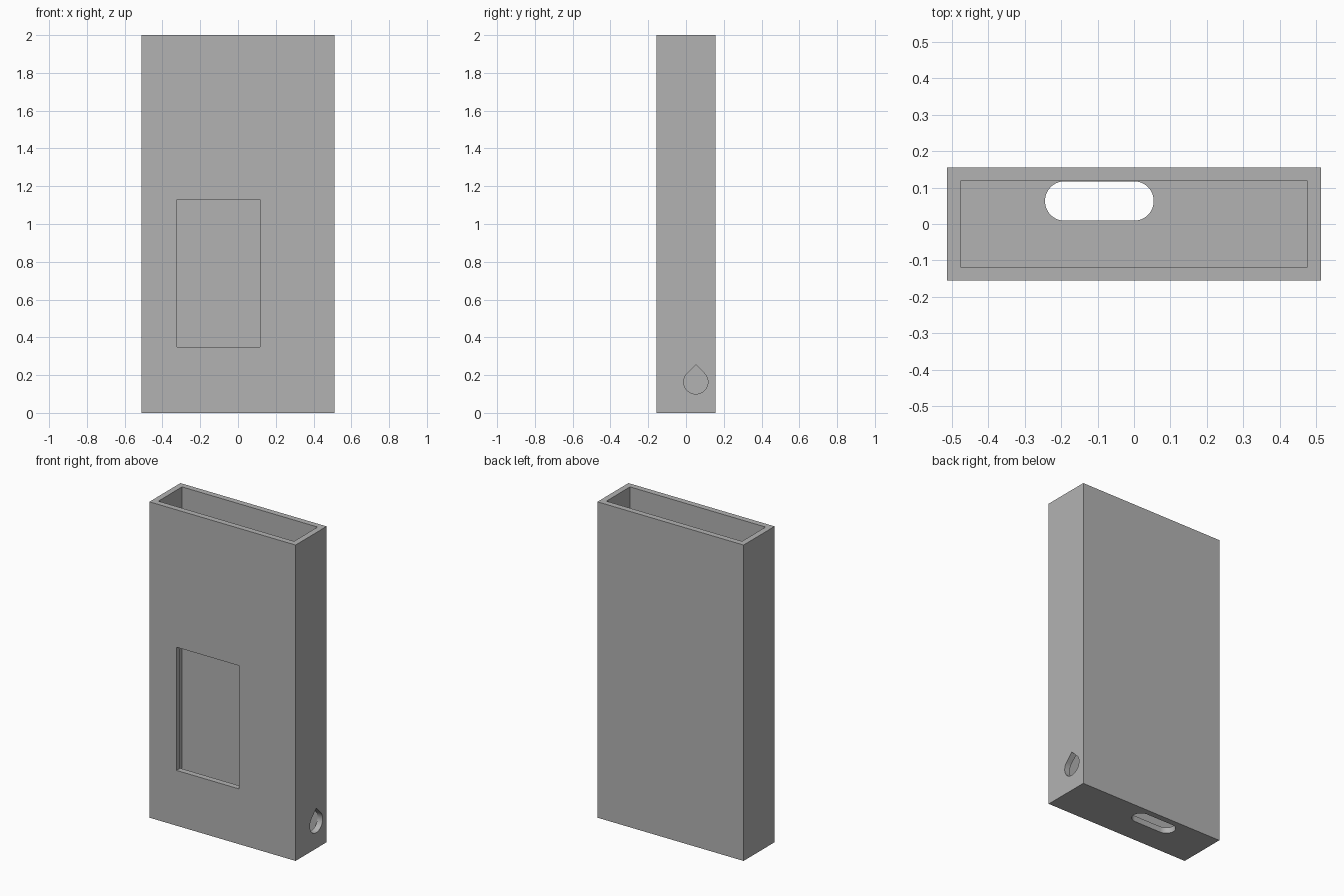
import bpy, bmesh
from math import sin, cos, pi, radians
from mathutils import Vector

if "Cube" in bpy.data.objects:
    bpy.data.objects.remove(bpy.data.objects["Cube"])

W, D, H, WALL = 1.024, 0.31, 2.0, 0.037

grey = bpy.data.materials.new("plain grey")
grey.use_nodes = True
grey.diffuse_color = (0.45, 0.45, 0.45, 1)
grey.node_tree.nodes["Principled BSDF"].inputs["Base Color"].default_value = (0.45, 0.45, 0.45, 1)


def prism(name, points, push):
    """Extrude a closed outline of 3D points along the push vector."""
    bm = bmesh.new()
    face = bm.faces.new([bm.verts.new(p) for p in points])
    out = bmesh.ops.extrude_face_region(bm, geom=[face])
    moved = [v for v in out["geom"] if isinstance(v, bmesh.types.BMVert)]
    bmesh.ops.translate(bm, verts=moved, vec=Vector(push))
    bmesh.ops.recalc_face_normals(bm, faces=bm.faces)
    mesh = bpy.data.meshes.new(name)
    bm.to_mesh(mesh)
    bm.free()
    mesh.materials.append(grey)
    ob = bpy.data.objects.new(name, mesh)
    bpy.context.collection.objects.link(ob)
    return ob


def box(name, x0, x1, y0, y1, z0, z1):
    return prism(name, [(x0, y0, z0), (x1, y0, z0), (x1, y1, z0), (x0, y1, z0)], (0, 0, z1 - z0))


def arc(cx, cy, r, start, end, steps):
    angles = [radians(start + (end - start) * i / steps) for i in range(steps + 1)]
    return [(cx + r * cos(a), cy + r * sin(a)) for a in angles]


# Open-topped case body
case = box("case", -W / 2, W / 2, -D / 2, D / 2, 0, H)

# Hollow interior
cavity = box("cavity_cutter", WALL - W / 2, W / 2 - WALL, WALL - D / 2, D / 2 - WALL, WALL, H + 0.1)

# Rectangular window in the front wall
window = box("window_cutter", -0.322, 0.117, -D, -0.05, 0.35, 1.13)

# Rounded slot through the floor
outline = arc(0, 0.063, 0.054, -90, 90, 24) + arc(-0.19, 0.063, 0.054, 90, 270, 24)
slot = prism("slot_cutter", [(x, y, -0.1) for x, y in outline], (0, 0, 0.2))

# Teardrop cable hole through the left wall
r = 0.064
outline = arc(0.052, 0.164, r, 135, 405, 40) + [(0.052, 0.164 + r * 2 ** 0.5)]
teardrop = prism("teardrop_cutter", [(0.4, y, z) for y, z in outline], (0.3, 0, 0))

# Carve every opening, then discard the cutters
bpy.context.view_layer.objects.active = case
case.select_set(True)
for cutter in (cavity, window, slot, teardrop):
    cut = case.modifiers.new("cut", "BOOLEAN")
    cut.operation = "DIFFERENCE"
    cut.solver = "EXACT"
    cut.object = cutter
    bpy.ops.object.modifier_apply(modifier=cut.name)
    bpy.data.objects.remove(cutter)

bpy.ops.object.shade_smooth_by_angle(angle=radians(30))
